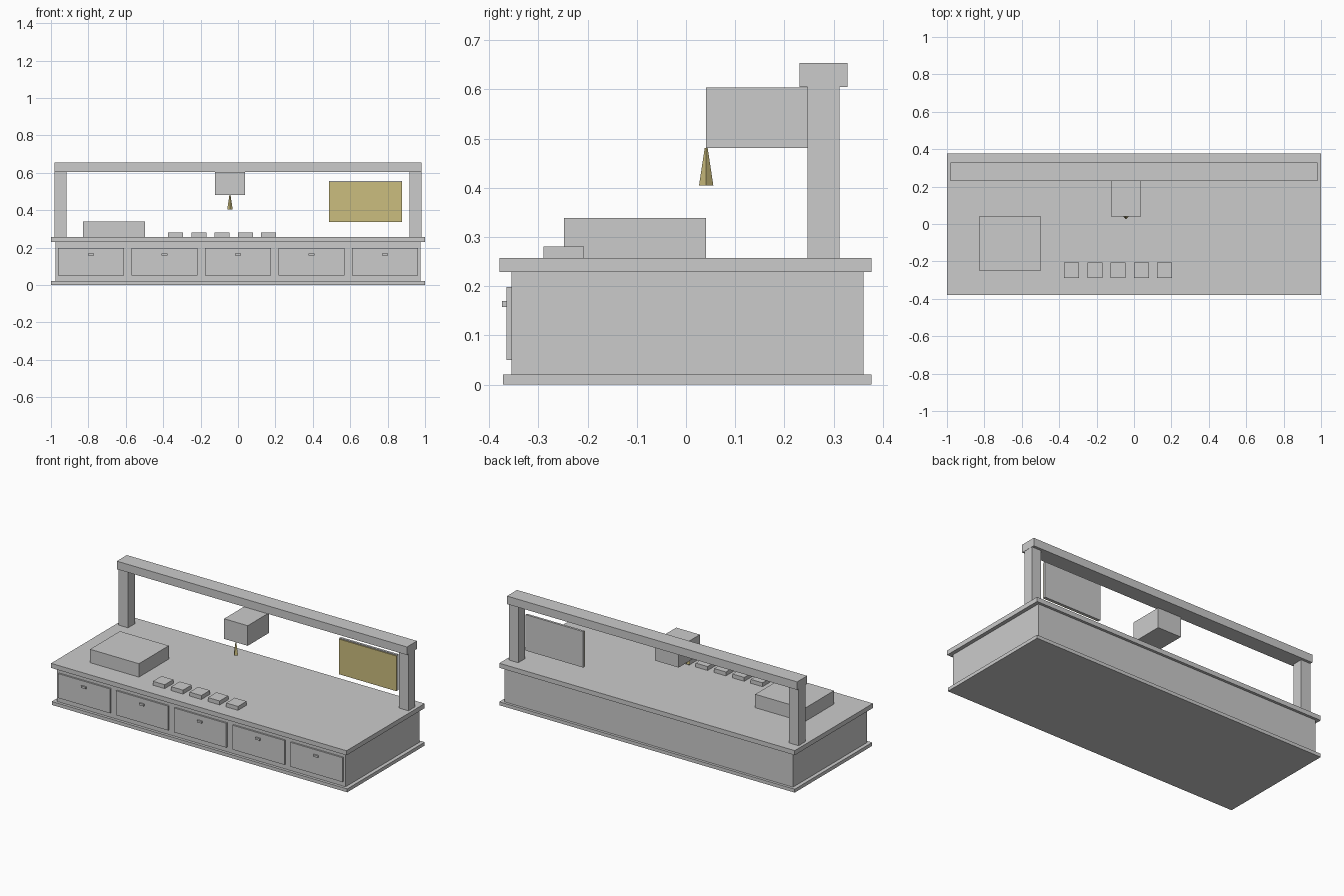
import bpy

if "Cube" in bpy.data.objects:
    bpy.data.objects.remove(bpy.data.objects["Cube"])

def material(name, rgb):
    m = bpy.data.materials.new(name)
    m.diffuse_color = (*rgb, 1)
    m.use_nodes = True
    m.node_tree.nodes["Principled BSDF"].inputs["Base Color"].default_value = m.diffuse_color
    return m

GREY = material("light_grey", (0.6, 0.6, 0.6))
GOLD = material("pale_gold", (0.6, 0.51, 0.21))

def box(name, x, y, z, mat=GREY):
    """Box from (min, max) ranges on each axis."""
    bpy.ops.mesh.primitive_cube_add(size=1)
    o = bpy.context.object
    o.name = name
    for v in o.data.vertices:
        v.co = [r[0] if c < 0 else r[1] for c, r in zip(v.co, (x, y, z))]
    o.data.materials.append(mat)
    return o

# Counter carcass
box("plinth", (-1, 1), (-0.372, 0.377), (0, 0.021))
box("cabinet_body", (-0.977, 0.977), (-0.355, 0.361), (0.021, 0.229))
box("countertop", (-1, 1), (-0.379, 0.377), (0.229, 0.257))

# Row of drawers with handles
for i in range(5):
    cx = (i - 2) * 0.393
    box(f"drawer_{i + 1}", (cx - 0.176, cx + 0.176), (-0.365, -0.355), (0.05, 0.199))
    box(f"drawer_handle_{i + 1}", (cx - 0.016, cx + 0.016), (-0.374, -0.365), (0.158, 0.17))

# Items on the counter
box("raised_block", (-0.828, -0.497), (-0.248, 0.041), (0.257, 0.339))
for i in range(5):
    cx = -0.333 + i * 0.124
    box(f"small_tray_{i + 1}", (cx - 0.04, cx + 0.04), (-0.29, -0.207), (0.257, 0.281))

# Overhead frame
for side, s in (("left", -1), ("right", 1)):
    box(f"{side}_post", sorted((s * 0.917, s * 0.981)), (0.247, 0.312), (0.257, 0.605))
box("top_beam", (-0.982, 0.982), (0.231, 0.328), (0.605, 0.654))

# Hanging head with pointed nozzle
box("hanging_head", (-0.123, 0.037), (0.041, 0.247), (0.481, 0.604))
bpy.ops.mesh.primitive_cone_add(vertices=4, radius1=0.0145, radius2=0.003, depth=0.076,
                                location=(-0.043, 0.041, 0.443))
nozzle = bpy.context.object
nozzle.name = "nozzle"
nozzle.data.materials.append(GOLD)

# Display panel with coloured front plate
box("panel_back", (0.487, 0.877), (0.284, 0.298), (0.337, 0.557))
box("panel_front", (0.487, 0.877), (0.279, 0.284), (0.337, 0.552), GOLD)
